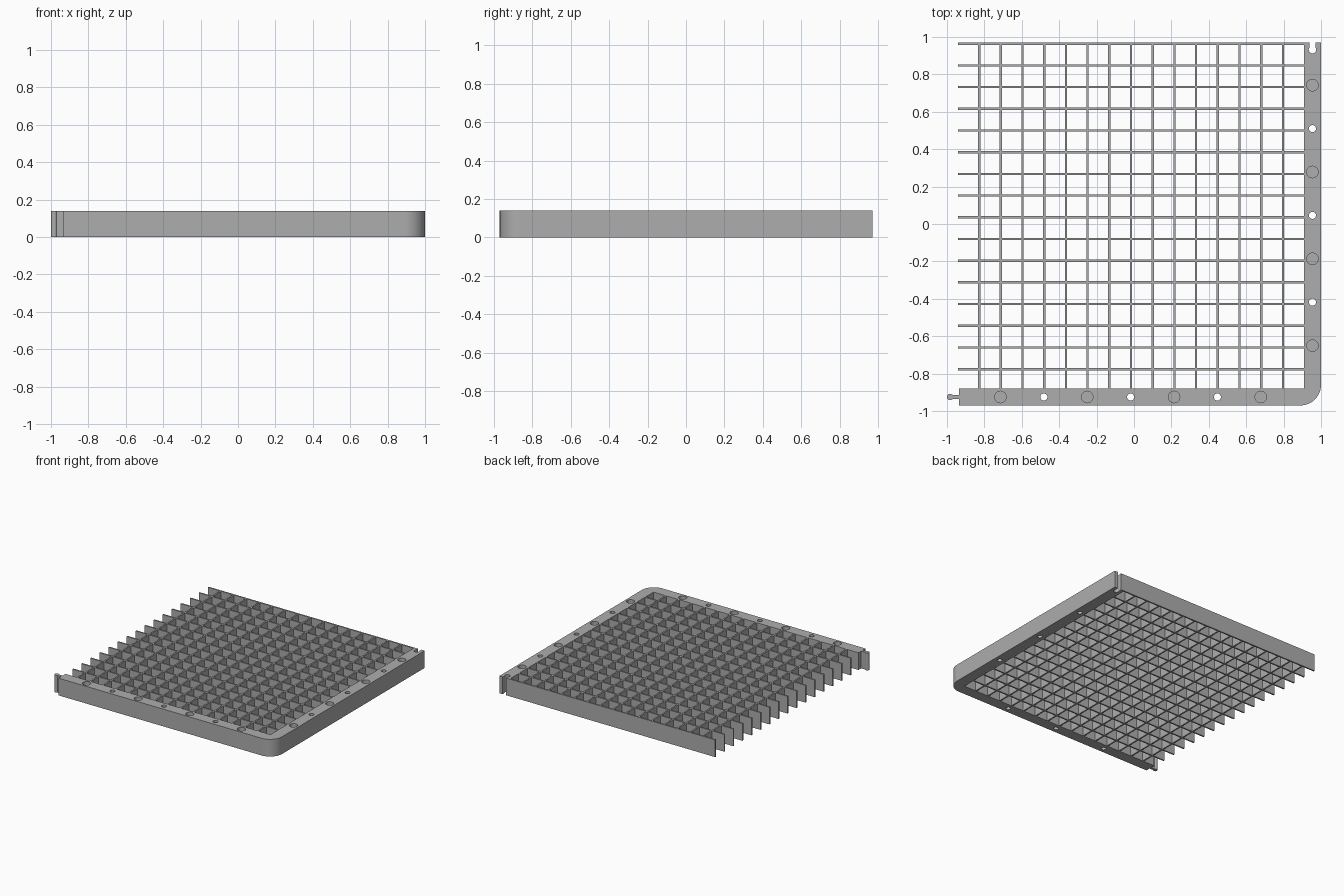
import bpy, bmesh, math
from mathutils import Vector

cube = bpy.data.objects.get("Cube")
if cube:
    bpy.data.objects.remove(cube, do_unlink=True)

HEIGHT = 0.14
PITCH = 0.116
BAR = 0.012

grey = bpy.data.materials.new("plain grey")
grey.use_nodes = True
colour = (0.42, 0.42, 0.42, 1)
grey.diffuse_color = colour
grey.node_tree.nodes["Principled BSDF"].inputs["Base Color"].default_value = colour


def finish(name, bm):
    bmesh.ops.recalc_face_normals(bm, faces=bm.faces)
    mesh = bpy.data.meshes.new(name)
    bm.to_mesh(mesh)
    bm.free()
    mesh.materials.append(grey)
    obj = bpy.data.objects.new(name, mesh)
    bpy.context.collection.objects.link(obj)
    return obj


def extrude(bm, outline, z0=0, z1=HEIGHT):
    face = bm.faces.new([bm.verts.new((x, y, z0)) for x, y in outline])
    top = bmesh.ops.extrude_face_region(bm, geom=[face])["geom"]
    verts = [v for v in top if isinstance(v, bmesh.types.BMVert)]
    bmesh.ops.translate(bm, verts=verts, vec=(0, 0, z1 - z0))


def arc(cx, cy, r, start, end, steps):
    angles = [math.radians(start + (end - start) * i / steps) for i in range(steps + 1)]
    return [(cx + r * math.cos(a), cy + r * math.sin(a)) for a in angles]


def rect(x0, x1, y0, y1):
    return [(x0, y0), (x1, y0), (x1, y1), (x0, y1)]


# L-shaped frame: rounded outer corner, clip tab at one end, keyhole socket at the other
EDGE_X, EDGE_Y = 0.954, -0.925
outline = [(-0.935, -0.97)]
outline += arc(0.89, -0.86, 0.11, -90, 0, 16)
outline += [(1.0, 0.97), (EDGE_X + 0.016, 0.97)]
outline += arc(EDGE_X, 0.932, 0.02, 37, -217, 20)
outline += [(EDGE_X - 0.016, 0.97), (0.908, 0.97), (0.908, -0.88), (-0.935, -0.88)]
outline += [(-0.935, EDGE_Y + 0.01)]
outline += arc(-0.983, EDGE_Y, 0.017, 36, 324, 20)
outline += [(-0.935, EDGE_Y - 0.01)]
bm = bmesh.new()
extrude(bm, outline)
frame = finish("corner_frame", bm)

# Through holes and wider shallow recesses alternate along both arms
bm = bmesh.new()
for i in range(7):
    wide = i % 2 == 0
    offset = 2 * PITCH * i
    for x, y in ((-0.714 + offset, EDGE_Y), (EDGE_X, 0.742 - offset)):
        circle = arc(x, y, 0.031 if wide else 0.019, 0, 345, 23)
        extrude(bm, circle, HEIGHT - 0.04 if wide else -0.05, HEIGHT + 0.05)
cutter = finish("hole_cutter", bm)
cutter.hide_render = True
cutter.hide_viewport = True
cut = frame.modifiers.new("holes", "BOOLEAN")
cut.object = cutter
cut.operation = "DIFFERENCE"
cut.solver = "EXACT"

# Apply the holes, then smooth the curved walls
bpy.context.view_layer.update()
baked = bpy.data.meshes.new_from_object(frame.evaluated_get(bpy.context.evaluated_depsgraph_get()))
frame.modifiers.clear()
frame.data = baked
bpy.data.objects.remove(cutter, do_unlink=True)
bpy.ops.object.select_all(action="DESELECT")
frame.select_set(True)
bpy.context.view_layer.objects.active = frame
bpy.ops.object.shade_smooth_by_angle(angle=math.radians(30))

# Lattice bars running side to side, open past the last cross bar
bm = bmesh.new()
for i in range(16):
    y = 0.964 - PITCH * i
    extrude(bm, rect(-0.942, 0.91, y - BAR / 2, y + BAR / 2))
finish("lattice_long_bars", bm)

# Lattice bars running front to back
bm = bmesh.new()
for i in range(15):
    x = -0.828 + PITCH * i
    extrude(bm, rect(x - BAR / 2, x + BAR / 2, -0.882, 0.969))
finish("lattice_cross_bars", bm)
